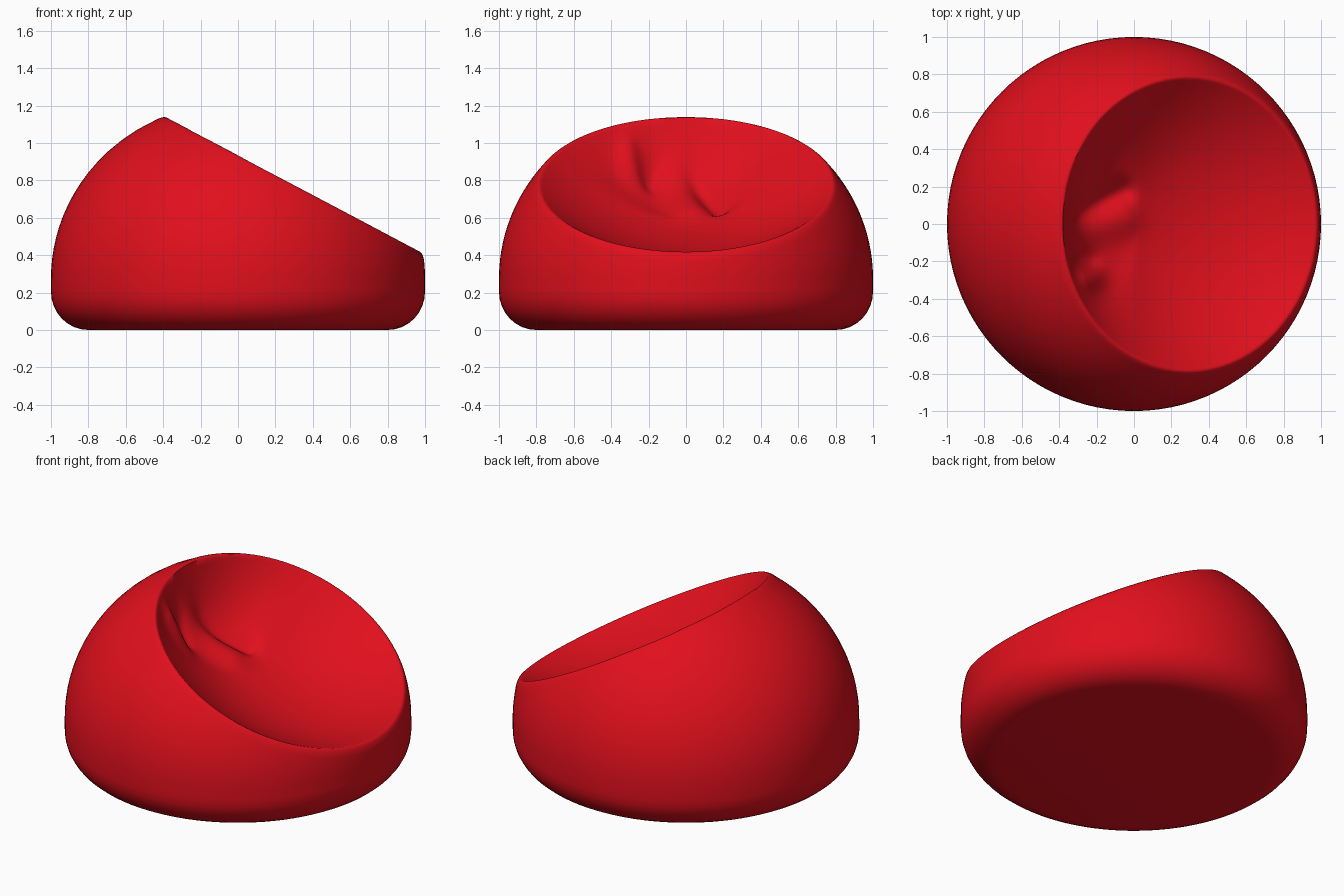
import bpy, bmesh
from math import sin, cos, pi, sqrt, exp
from mathutils import Vector

if "Cube" in bpy.data.objects:
    bpy.data.objects.remove(bpy.data.objects["Cube"])

SEG, RINGS = 96, 44
SLOPE, TOP = 0.53, 0.942          # seat plane: z = TOP - SLOPE * x
NORMAL = Vector((SLOPE, 0, 1)).normalized()


def radius(z):
    # domed upper body
    return sqrt(max(0.0, 1 - (max(0, z - 0.28) / 0.945) ** 2))


def rim_height(a, drop):
    # height where the dome meets the slanted seat plane
    lo, hi = 0.25, 1.22
    for _ in range(40):
        z = (lo + hi) / 2
        if z < TOP - drop - SLOPE * radius(z) * cos(a):
            lo = z
        else:
            hi = z
    return lo


def groove(p, a, b, width):
    # soft crease along a segment, in top view
    p, a, b = Vector(p), Vector(a), Vector(b)
    t = max(0, min(1, (p - a).dot(b - a) / (b - a).length_squared))
    return exp(-((p - a - t * (b - a)).length / width) ** 2)


bm = bmesh.new()
rows = []

# rounded base
for i in range(9):
    a = pi / 2 * i / 8
    r, z = 0.80 + 0.20 * sin(a), 0.005 + 0.205 * (1 - cos(a))
    rows.append([(r * cos(2 * pi * k / SEG), r * sin(2 * pi * k / SEG), z)
                 for k in range(SEG)])

# domed sides up to the slanted rim
rim = [rim_height(2 * pi * k / SEG, 0.035) for k in range(SEG)]
for i in range(1, 17):
    row = []
    for k in range(SEG):
        z = 0.21 + (rim[k] - 0.21) * i / 16
        a = 2 * pi * k / SEG
        row.append((radius(z) * cos(a), radius(z) * sin(a), z))
    rows.append(row)

# rolled lip and hollow seat: steep at the back, gently sloped in front
edge = [Vector(p) for p in rows[-1]]
centre = Vector((0.02, 0, TOP - 0.035 - SLOPE * 0.02))
for i in range(1, RINGS):
    t = 1 - (i / RINGS) ** 1.4
    row = []
    for p in edge:
        q = centre.lerp(p, t)
        flat = Vector((p.x - centre.x, p.y))
        back = max(0, -flat.normalized().x)
        power = 2.0 + 4.5 * back ** 2
        roll = 0.035 / flat.length          # width of half the lip
        s = min(1, t / (1 - roll))
        lift = 0.028 * sin(pi / 2 * min(1, (1 - t) / roll))
        q += NORMAL * lift
        xy = (q.x, q.y)
        q.z -= 0.33 * (1 - s ** power)
        # creases and a soft bulge against the backrest
        fold = 0.045 * groove(xy, (-0.30, 0.06), (-0.06, 0.18), 0.06)
        fold += 0.05 * groove(xy, (-0.32, -0.16), (-0.24, -0.21), 0.05)
        fold -= 0.08 * groove(xy, (-0.30, -0.31), (-0.24, -0.29), 0.07)
        fold -= 0.03 * groove(xy, (-0.28, -0.06), (-0.05, 0.03), 0.09)
        q.z -= fold * min(1, max(0, (1 - t) / roll - 1) / 2)
        row.append(q)
    rows.append(row)

# skin the rings
verts = [[bm.verts.new(p) for p in row] for row in rows]
for lower, upper in zip(verts, verts[1:]):
    for k in range(SEG):
        n = (k + 1) % SEG
        bm.faces.new((lower[k], lower[n], upper[n], upper[k]))
bm.faces.new(verts[0][::-1])
bm.faces.new(verts[-1])
for v in bm.verts:
    v.co.z -= 0.005
bmesh.ops.recalc_face_normals(bm, faces=bm.faces)

mesh = bpy.data.meshes.new("beanbag_chair")
bm.to_mesh(mesh)
bm.free()
chair = bpy.data.objects.new("beanbag_chair", mesh)
bpy.context.collection.objects.link(chair)

# red fabric
mat = bpy.data.materials.new("red_fabric")
mat.diffuse_color = (0.75, 0.005, 0.012, 1)
mat.use_nodes = True
mat.node_tree.nodes["Principled BSDF"].inputs["Base Color"].default_value = mat.diffuse_color
mesh.materials.append(mat)

bpy.context.view_layer.objects.active = chair
chair.select_set(True)
bpy.ops.object.shade_smooth_by_angle(angle=pi / 3)
